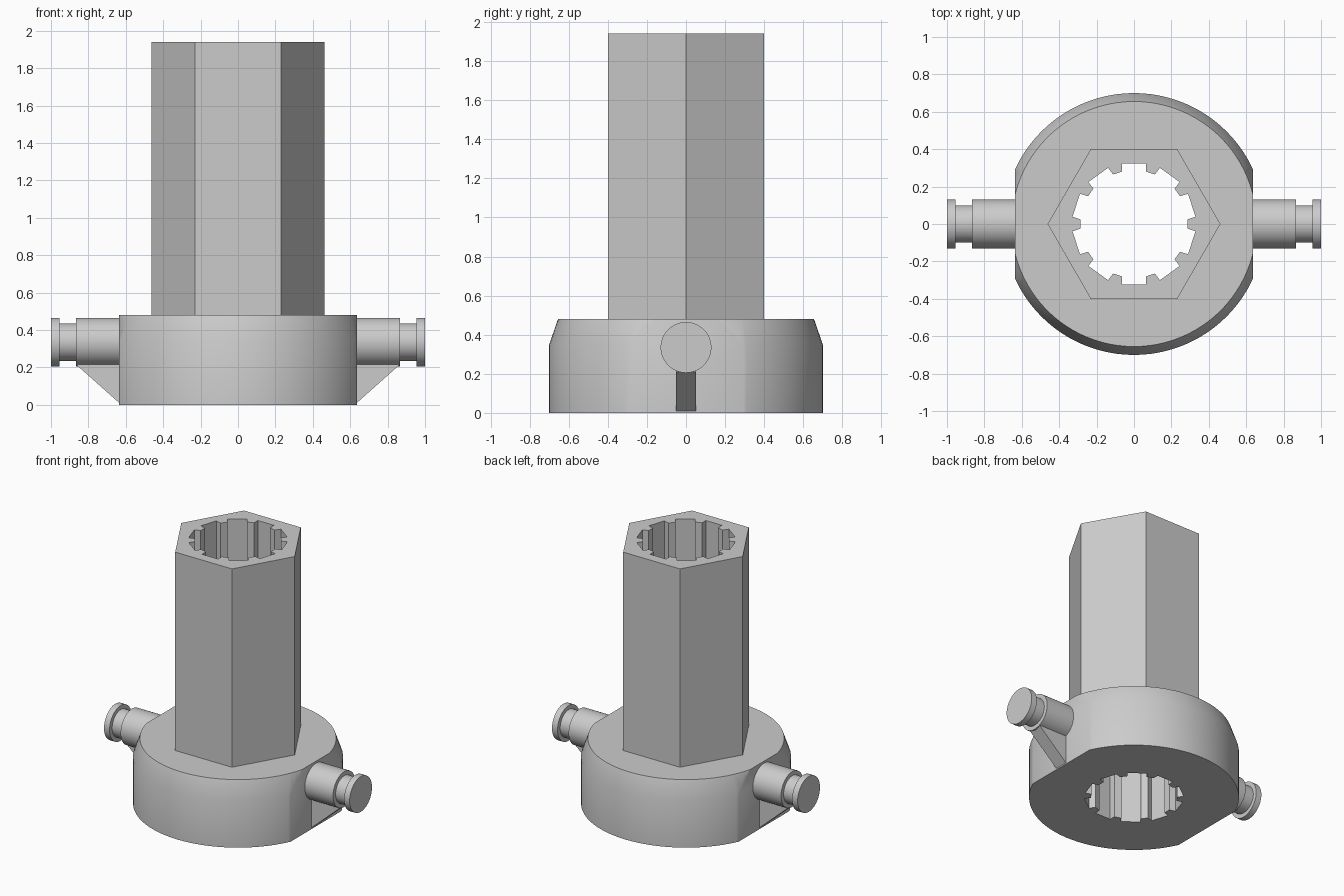
import bpy, bmesh, math
from mathutils import Matrix, Vector

cube = bpy.data.objects.get("Cube")
if cube:
    bpy.data.objects.remove(cube, do_unlink=True)

grey = bpy.data.materials.new("plain grey")
grey.use_nodes = True
GREY = (0.6, 0.6, 0.6, 1)
grey.diffuse_color = GREY
grey.node_tree.nodes["Principled BSDF"].inputs["Base Color"].default_value = GREY


def finish(name, bm, smooth=False):
    bmesh.ops.recalc_face_normals(bm, faces=bm.faces)
    mesh = bpy.data.meshes.new(name)
    bm.to_mesh(mesh)
    bm.free()
    mesh.materials.append(grey)
    obj = bpy.data.objects.new(name, mesh)
    bpy.context.collection.objects.link(obj)
    if smooth:
        smooth_shade(obj)
    return obj


def smooth_shade(obj):
    bpy.ops.object.select_all(action="DESELECT")
    obj.select_set(True)
    bpy.context.view_layer.objects.active = obj
    bpy.ops.object.shade_smooth_by_angle(angle=math.radians(30))


def prism(points, depth):
    """Extrude a closed outline along a vector."""
    bm = bmesh.new()
    face = bm.faces.new([bm.verts.new(p) for p in points])
    extruded = bmesh.ops.extrude_face_region(bm, geom=[face], use_keep_orig=True)
    verts = [v for v in extruded["geom"] if isinstance(v, bmesh.types.BMVert)]
    bmesh.ops.translate(bm, verts=verts, vec=depth)
    return bm


def lathe(profile, segments):
    """Closed stack of rings around z from (radius, height) pairs."""
    bm = bmesh.new()
    rings = []
    for r, z in profile:
        angles = [math.tau * i / segments for i in range(segments)]
        rings.append([bm.verts.new((r * math.cos(a), r * math.sin(a), z)) for a in angles])
    for low, high in zip(rings, rings[1:]):
        for i in range(segments):
            j = (i + 1) % segments
            bm.faces.new((low[i], low[j], high[j], high[i]))
    bm.faces.new(rings[0][::-1])
    bm.faces.new(rings[-1])
    return bm


def bore(obj, cutter):
    mod = obj.modifiers.new("bore", "BOOLEAN")
    mod.operation = "DIFFERENCE"
    mod.solver = "EXACT"
    mod.object = cutter
    bpy.context.view_layer.objects.active = obj
    bpy.ops.object.modifier_apply(modifier=mod.name)


TOP, SHOULDER, FLAT = 1.94, 0.48, 0.635

# Splined bore: ten teeth between flat-bottomed grooves
outline = []
for i in range(10):
    for offset, r in ((-6.7, 0.331), (-4.9, 0.2875), (4.9, 0.2875), (6.7, 0.331)):
        a = math.radians(36 * i + offset)
        outline.append((r * math.cos(a), r * math.sin(a), -0.2))
cutter = finish("bore_cutter", prism(outline, Vector((0, 0, 2.5))))
cutter.hide_render = True

# Round collar with tapered shoulder and two side flats
bm = lathe([(0.70, 0), (0.70, 0.35), (0.655, SHOULDER)], 96)
for side in (-1, 1):
    cut = bmesh.ops.bisect_plane(bm, geom=bm.verts[:] + bm.edges[:] + bm.faces[:],
                                 plane_co=(side * FLAT, 0, 0), plane_no=(side, 0, 0),
                                 clear_outer=True)
    edges = [e for e in cut["geom_cut"] if isinstance(e, bmesh.types.BMEdge)]
    bmesh.ops.contextual_create(bm, geom=edges)
collar = finish("collar", bm)
bore(collar, cutter)
smooth_shade(collar)

# Hexagonal tower
hexagon = [(0.462 * math.cos(math.pi * i / 3), 0.462 * math.sin(math.pi * i / 3), SHOULDER)
           for i in range(6)]
tower = finish("hex_tower", prism(hexagon, Vector((0, 0, TOP - SHOULDER))))
bore(tower, cutter)
bpy.data.objects.remove(cutter, do_unlink=True)

# Grooved side pins with triangular gussets below
PIN = [(0.13, 0.62), (0.13, 0.865), (0.10, 0.865), (0.10, 0.955), (0.13, 0.955), (0.13, 1.0)]
for side, label in ((1, "left"), (-1, "right")):
    bm = lathe(PIN, 48)
    turn = Matrix.Translation((0, 0, 0.335)) @ Matrix.Rotation(side * math.pi / 2, 4, "Y")
    bmesh.ops.transform(bm, matrix=turn, verts=bm.verts)
    finish(label + "_pin", bm, True)

    wedge = [(0.62, 0.01), (0.635, 0.01), (0.86, 0.21), (0.86, 0.23), (0.62, 0.23)]
    points = [(side * x, -0.05, z) for x, z in wedge]
    finish(label + "_gusset", prism(points, Vector((0, 0.1, 0))))
